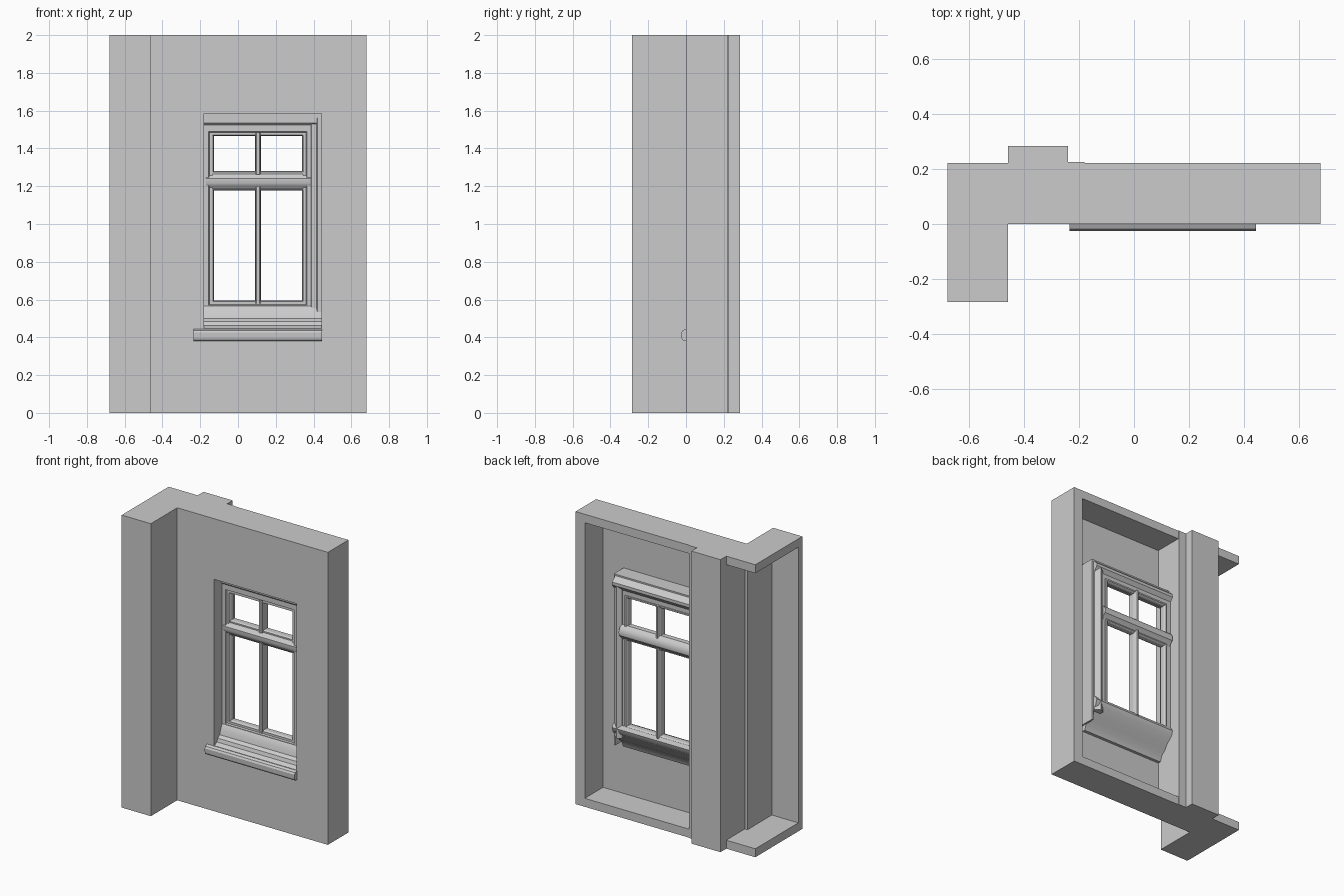
import bpy, bmesh, math

if "Cube" in bpy.data.objects:
    bpy.data.objects.remove(bpy.data.objects["Cube"])


def finish(name, bm, smooth=False):
    bmesh.ops.recalc_face_normals(bm, faces=bm.faces)
    me = bpy.data.meshes.new(name)
    bm.to_mesh(me)
    bm.free()
    ob = bpy.data.objects.new(name, me)
    bpy.context.collection.objects.link(ob)
    if smooth:
        bpy.ops.object.select_all(action='DESELECT')
        ob.select_set(True)
        bpy.context.view_layer.objects.active = ob
        bpy.ops.object.shade_smooth_by_angle(angle=math.radians(35))
    return ob


def prism(name, pts, lo, hi, axis, smooth=False):
    """Extrude a profile: axis 'x' takes (y, z) points, axis 'z' takes (x, y)."""
    bm = bmesh.new()
    place = (lambda p, t: (t, p[0], p[1])) if axis == 'x' else (lambda p, t: (p[0], p[1], t))
    a = [bm.verts.new(place(p, lo)) for p in pts]
    b = [bm.verts.new(place(p, hi)) for p in pts]
    bm.faces.new(a)
    bm.faces.new(b[::-1])
    n = len(pts)
    for i in range(n):
        j = (i + 1) % n
        bm.faces.new((a[i], b[i], b[j], a[j]))
    return finish(name, bm, smooth)


def box(name, x0, x1, y0, y1, z0, z1):
    return prism(name, [(x0, y0), (x1, y0), (x1, y1), (x0, y1)], z0, z1, 'z')


def frame(name, x0, x1, z0, z1, profile):
    """Mitred rectangular frame from a closed profile of (inset, y) points."""
    bm = bmesh.new()
    rings = []
    for d, y in profile:
        corners = [(x0 + d, z0 + d), (x1 - d, z0 + d), (x1 - d, z1 - d), (x0 + d, z1 - d)]
        rings.append([bm.verts.new((x, y, z)) for x, z in corners])
    for k in range(len(rings)):
        r, s = rings[k], rings[(k + 1) % len(rings)]
        for i in range(4):
            j = (i + 1) % 4
            bm.faces.new((r[i], r[j], s[j], s[i]))
    return finish(name, bm)


# Outer dimensions
X, XL, YF, YB = 0.68, -0.46, -0.285, 0.222
RIM = 0.058

# L-shaped top and bottom plates
plan = [(-X, YF), (XL, YF), (XL, 0), (X, 0), (X, YB), (-X, YB)]
prism("bottom_plate", plan, 0, RIM, 'z')
prism("top_plate", plan, 2 - RIM, 2, 'z')

# Front wall with window opening
panel_y = 0.025
frame_x0, frame_x1, open_z0, open_z1 = -0.18, 0.443, 0.40, 1.585
wall = box("front_wall", XL, X, 0, panel_y, 0, 2)
cutter = box("opening_cutter", frame_x0, frame_x1, -0.2, 0.2, open_z0, open_z1)
cutter.hide_render = True
mod = wall.modifiers.new("opening", 'BOOLEAN')
mod.object = cutter
mod.solver = 'EXACT'
bpy.context.view_layer.objects.active = wall
bpy.ops.object.modifier_apply(modifier=mod.name)
bpy.data.objects.remove(cutter, do_unlink=True)

# Right end wall, return wall panels and rear pillar
box("right_end", 0.61, X, 0, YB, 0, 2)
box("return_side", XL - 0.02, XL, YF, 0.02, 0, 2)
box("return_front", -X, XL, YF, YF + 0.043, 0, 2)
box("rear_pillar", XL, -0.24, 0.002, 0.285, 0, 2)
box("pillar_jamb", -0.24, frame_x0, 0.002, 0.226, 0, 2)

# Reveal lining right and above
box("right_reveal", frame_x1, 0.455, 0.005, 0.13, 0.43, 1.60)
box("head_reveal", frame_x0, 0.455, 0.005, 0.13, open_z1, 1.60)

# Stepped casing: wide head and right jamb, slim left jamb
casing = [(0, 0.085), (0.025, 0.085), (0.03, 0.095), (0.045, 0.095),
          (0.05, 0.12), (0.03, 0.145), (0, 0.145)]
prism("head_casing", [(0.075, 1.59), (0.075, 1.535), (0.085, 1.525), (0.085, 1.505),
                      (0.10, 1.495), (0.13, 1.495), (0.165, 1.54), (0.165, 1.56),
                      (0.13, 1.59)], frame_x0, 0.445, 'x')
prism("right_casing", [(0.38, 0.095), (0.39, 0.08), (0.415, 0.08), (0.42, 0.07),
                       (0.445, 0.07), (0.445, 0.14), (0.41, 0.165), (0.38, 0.15)],
      0.50, 1.56, 'z')
frame("window_frame", -0.18, 0.39, 0.545, 1.515, casing)

# Transom with a moulded rear
prism("transom", [(0.085, 1.205), (0.08, 1.215), (0.08, 1.24), (0.09, 1.25),
                  (0.11, 1.28), (0.145, 1.28), (0.165, 1.265), (0.178, 1.24),
                  (0.175, 1.215), (0.155, 1.195), (0.145, 1.18), (0.105, 1.18)],
      -0.17, 0.385, 'x', True)

# Sashes and central mullions
bead = [(0, 0.10), (0.012, 0.10), (0.018, 0.11), (0.018, 0.14), (0.01, 0.152), (0, 0.152)]
for label, z0, z1 in (("lower", 0.578, 1.195), ("upper", 1.262, 1.485)):
    for side, x0, x1 in (("left", -0.145, 0.108), ("right", 0.103, 0.358)):
        frame(f"{label}_{side}_sash", x0, x1, z0, z1, bead)
    prism(f"{label}_mullion", [(0.093, 0.095), (0.099, 0.088), (0.114, 0.088), (0.12, 0.095),
                               (0.12, 0.145), (0.112, 0.165), (0.10, 0.165), (0.093, 0.145)],
          z0, z1, 'z')

# Sloping moulded sill and its wide front lip
prism("sill", [(0.0, 0.39), (0.0, 0.448), (0.03, 0.462), (0.038, 0.485), (0.06, 0.50),
               (0.068, 0.53), (0.085, 0.565), (0.11, 0.59), (0.15, 0.59), (0.165, 0.565),
               (0.155, 0.53), (0.11, 0.49), (0.09, 0.455), (0.06, 0.43), (0.045, 0.39)],
      frame_x0, 0.445, 'x', True)
prism("sill_lip", [(0.004, 0.38), (-0.016, 0.383), (-0.023, 0.395), (-0.025, 0.425),
                   (-0.018, 0.437), (0.004, 0.447)], -0.235, 0.445, 'x')
